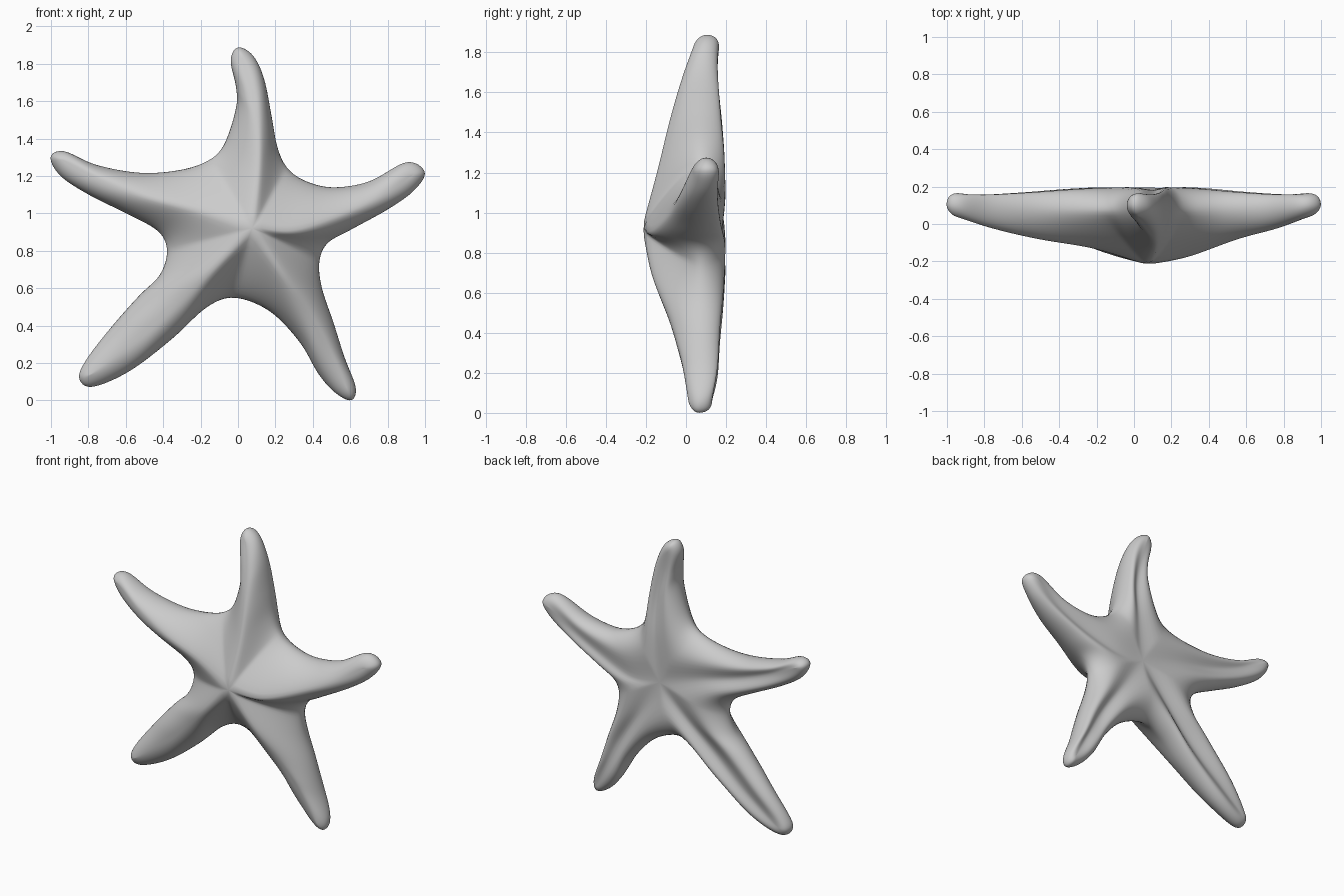
import bpy, bmesh, math
from mathutils import Vector

if "Cube" in bpy.data.objects:
    bpy.data.objects.remove(bpy.data.objects["Cube"])

SEG = 8          # samples per outline segment
ACROSS = 12      # samples from arm ridge to outline
HUB = (.08, .92)

# Each arm, clockwise: valley before it, edge going out, tip, edge coming back; then its ridge
TOP = ([(-.15, 1.29), (-.07, 1.38), (-.01, 1.57), (-.012, 1.68), (-.04, 1.82), (0, 1.888),
        (.08, 1.845), (.14, 1.72), (.18, 1.52), (.21, 1.36)],
       [(.11, 1.2), (.11, 1.45), (.075, 1.65), (.03, 1.82)])
RIGHT = ([(.26, 1.25), (.35, 1.18), (.5, 1.14), (.7, 1.17), (.9, 1.275), (1.0, 1.22),
          (.94, 1.12), (.8, 1.02), (.6, .91), (.48, .84)],
         [(.28, .9), (.55, .99), (.76, 1.09), (.92, 1.2)])
LOW_RIGHT = ([(.437, .74), (.45, .6), (.51, .42), (.57, .23), (.63, .07), (.605, 0),
              (.52, .04), (.43, .14), (.33, .31), (.17, .475)],
             [(.22, .7), (.37, .47), (.48, .27), (.58, .07)])
LOW_LEFT = ([(-.02, .547), (-.17, .495), (-.35, .33), (-.58, .155), (-.78, .071), (-.85, .12),
             (-.81, .22), (-.68, .39), (-.53, .56), (-.42, .67)],
            [(-.12, .71), (-.32, .52), (-.55, .32), (-.78, .14)])
LEFT = ([(-.382, .8), (-.43, .905), (-.6, 1.0), (-.8, 1.1), (-.95, 1.2), (-1.003, 1.3),
         (-.93, 1.333), (-.76, 1.26), (-.52, 1.217), (-.3, 1.235)],
        [(-.2, 1.01), (-.5, 1.09), (-.75, 1.185), (-.935, 1.285)])
ARMS = [TOP, RIGHT, LOW_RIGHT, LOW_LEFT, LEFT]
SHOULDER = [-.15, -.185, -.18, -.17, -.14]      # ridge y where each arm leaves the hub
GROOVE = [.03, .03, .04, .055, .04]             # depth of the groove under each arm


def spline(p, closed, u):
    """Catmull-Rom point at parameter u (one unit per segment)."""
    n = len(p)
    i = min(int(u), n - 1 if closed else n - 2)
    f = u - i
    pick = (lambda k: p[k % n]) if closed else (lambda k: p[max(0, min(n - 1, k))])
    a, b, c, d = (Vector(pick(i + k)) for k in (-1, 0, 1, 2))
    return .5 * (2 * b + (c - a) * f + (2 * a - 5 * b + 4 * c - d) * f * f
                 + (3 * b - a - 3 * c + d) * f ** 3)


def ramp(values, t):
    return spline([(v, 0) for v in values], False, t * (len(values) - 1)).x


def depth(t, s, front, a):
    """y of the surface: t runs hub to tip, s runs ridge to edge."""
    low = a in (2, 3)
    edge = ramp([.075, .08, .085, .09, .065 if low else .105], t)
    if front:
        ridge = ramp([-.23, SHOULDER[a], -.085, -.025, .01 if low else .035], t)
        w = min(1, t * 1.6)
        rounded = math.sqrt(max(0, 1 - s * s))
        tent = .72 * (1 - s) + .28 * rounded
        return edge + (ridge - edge) * (w * (.86 * rounded + .14 * (1 - s)) + (1 - w) * tent)
    rim = ramp([.222, .21, .188, .17, .13 if low else .165], t)
    deep = ramp([.045, GROOVE[a], GROOVE[a], GROOVE[a] * .6, 0], t)
    groove = deep * max(0, 1 - (s / .75) ** 2) ** 2
    return edge + (rim - edge) * math.sqrt(max(0, 1 - s ** 3)) - groove


# Starfish body: patches lofted between each arm ridge and the outline
outline = [p for arm in ARMS for p in arm[0]]
rows = 5 * SEG
bm = bmesh.new()
for a, (_, ridge) in enumerate(ARMS):
    path = [HUB] + ridge
    for direction in (1, -1):
        for front in (True, False):
            grid = []
            for j in range(rows + 1):
                t = j / rows
                start = a * 10 if direction == 1 else (a + 1) * 10
                e = spline(outline, True, (start + direction * 5 * t) % 50)
                # The ridge runs ahead so rows stay square to the arm
                along = t + .95 * t ** 3 * (1 - t)
                r = spline(path, False, 4 * along)
                line = []
                for k in range(ACROSS + 1):
                    s = math.sin(math.pi / 2 * k / ACROSS)
                    q = r.lerp(e, s)
                    line.append(bm.verts.new((q.x, depth(along, s, front, a), q.y)))
                grid.append(line)
            # At the valleys both neighbouring arms share the t = 0 row
            for j in range(rows):
                for k in range(ACROSS):
                    bm.faces.new((grid[j][k], grid[j + 1][k],
                                  grid[j + 1][k + 1], grid[j][k + 1]))
bmesh.ops.remove_doubles(bm, verts=bm.verts, dist=.0004)
bmesh.ops.recalc_face_normals(bm, faces=bm.faces)
for f in bm.faces:
    f.smooth = True
mesh = bpy.data.meshes.new("starfish")
bm.to_mesh(mesh)
bm.free()
starfish = bpy.data.objects.new("starfish", mesh)
bpy.context.collection.objects.link(starfish)

# Soften the ridges
soft = starfish.modifiers.new("soften", 'SMOOTH')
soft.factor = .5
soft.iterations = 6
